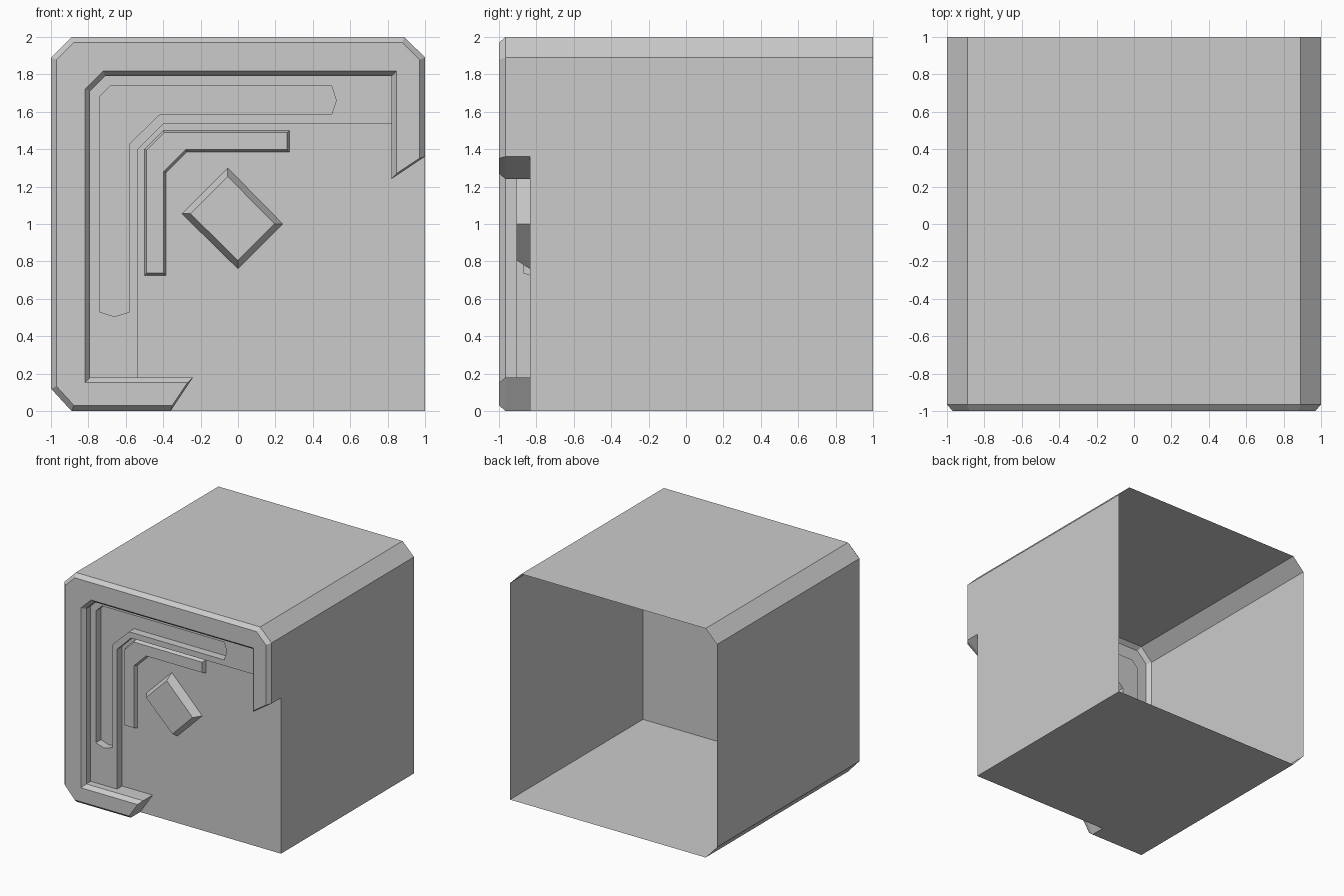
import bpy, bmesh
from mathutils import Vector

if "Cube" in bpy.data.objects:
    bpy.data.objects.remove(bpy.data.objects["Cube"])

BASE, BAND, RIM = -0.835, -0.905, -0.965   # depth levels of the front


def inset(pts, d):
    """Mitred inward offset of a CCW outline; d is one distance or one per edge."""
    n = len(pts)
    ds = d if isinstance(d, list) else [d] * n
    nrm = []
    for i in range(n):
        e = (Vector(pts[(i + 1) % n]) - Vector(pts[i])).normalized()
        nrm.append(Vector((-e.y, e.x)))
    out = []
    for i in range(n):
        a, b, da, db = nrm[i - 1], nrm[i], ds[i - 1], ds[i]
        det = a.x * b.y - a.y * b.x
        if abs(det) < 1e-4:
            q = b * db
        else:
            q = Vector(((da * b.y - db * a.y) / det, (a.x * db - b.x * da) / det))
        out.append((pts[i][0] + q.x, pts[i][1] + q.y))
    return out


def at(pts, y):
    """Place (x, z) points at depth y, or at one depth per point."""
    ys = y if isinstance(y, list) else [y] * len(pts)
    return [(p[0], d, p[1]) for p, d in zip(pts, ys)]


def wall(bm, front, back, closed=True):
    """Strip of quads, facing outward for a CCW outline."""
    f = [bm.verts.new(p) for p in front]
    b = [bm.verts.new(p) for p in back]
    n = len(f)
    for i in range(n if closed else n - 1):
        j = (i + 1) % n
        bm.faces.new((f[i], b[i], b[j], f[j]))


def fill(bm, loops):
    """Flat face with optional holes, facing the front."""
    edges = []
    for loop in loops:
        vs = [bm.verts.new(p) for p in loop]
        edges += [bm.edges.new((vs[i - 1], vs[i])) for i in range(len(vs))]
    res = bmesh.ops.triangle_fill(bm, use_beauty=True, edges=edges, normal=(0, -1, 0))
    for g in res["geom"]:
        if isinstance(g, bmesh.types.BMFace):
            g.normal_update()
            if g.normal.y > 0:
                g.normal_flip()


def finish(bm, name):
    bmesh.ops.remove_doubles(bm, verts=bm.verts, dist=1e-4)
    me = bpy.data.meshes.new(name)
    bm.to_mesh(me)
    bm.free()
    bpy.context.collection.objects.link(bpy.data.objects.new(name, me))


# Outlines seen from the front, counter-clockwise
inner = [(-0.36, 0), (-0.24, 0.18), (-0.535, 0.18), (-0.79, 0.18), (-0.79, 1.71),
         (-0.71, 1.79), (0.82, 1.79), (0.82, 1.535), (0.82, 1.24), (1, 1.36)]
outer = [(1, 1.36), (1, 1.89), (0.89, 2), (-0.89, 2), (-1, 1.89),
         (-1, 0.12), (-0.89, 0), (-0.36, 0)]
frame = inner + outer[1:-1]
step = [(0.82, 1.535), (-0.4, 1.535), (-0.535, 1.4), (-0.535, 0.18)]
groove = [(-0.74, 0.53), (-0.66, 0.505), (-0.58, 0.53), (-0.58, 1.43), (-0.42, 1.585),
          (0.5, 1.585), (0.525, 1.66), (0.5, 1.74), (-0.68, 1.74), (-0.74, 1.68)]
bracket = [(-0.5, 0.725), (-0.385, 0.725), (-0.385, 1.275), (-0.275, 1.385),
           (0.275, 1.385), (0.275, 1.5), (-0.4, 1.5), (-0.5, 1.4)]
diamond = [(0, 0.76), (0.24, 1.0), (-0.055, 1.3), (-0.3, 1.055)]

# Open-backed outer shell
bm = bmesh.new()
wall(bm, at(outer, RIM), at(outer, 1), closed=False)
low = [(-0.36, 0), (1, 0), (1, 1.36)]
wall(bm, at(low, BASE), at(low, 1), closed=False)
finish(bm, "body_shell")

# Bevelled hook-shaped front frame
bm = bmesh.new()
widths = [0.01] + [0.028] * 7 + [0.01] + [0.03] * 7
face = inset(frame, widths)
wall(bm, at(face, -1), at(frame, RIM))
fill(bm, [at(face, -1)])
depth = [BASE, BASE, BASE, BAND, BAND, BAND, BAND, BASE, BASE, BASE]
wall(bm, at(inner, RIM), at(inner, depth), closed=False)
finish(bm, "front_frame")

# Raised band with a sunken groove
bm = bmesh.new()
fill(bm, [at(inner[3:7] + step, BAND), at(groove, BAND)])
wall(bm, at(step[::-1], BAND), at(step[::-1], BASE), closed=False)
wall(bm, at(groove[::-1], BAND), at(groove[::-1], BASE))
fill(bm, [at(groove, BASE)])
finish(bm, "raised_band")

# Recessed panel with openings behind the raised shapes
bm = bmesh.new()
panel = inner[:2] + step[::-1] + inner[8:] + [(1, 0)]
fill(bm, [at(p, BASE) for p in (panel, bracket, diamond)])
finish(bm, "front_panel")

# Tapered raised shapes
for name, pts, y, d in (("corner_bracket", bracket, -0.87, 0.012),
                        ("diamond_stud", diamond, BAND, 0.032)):
    bm = bmesh.new()
    top = inset(pts, d)
    wall(bm, at(top, y), at(pts, BASE))
    fill(bm, [at(top, y)])
    finish(bm, name)
